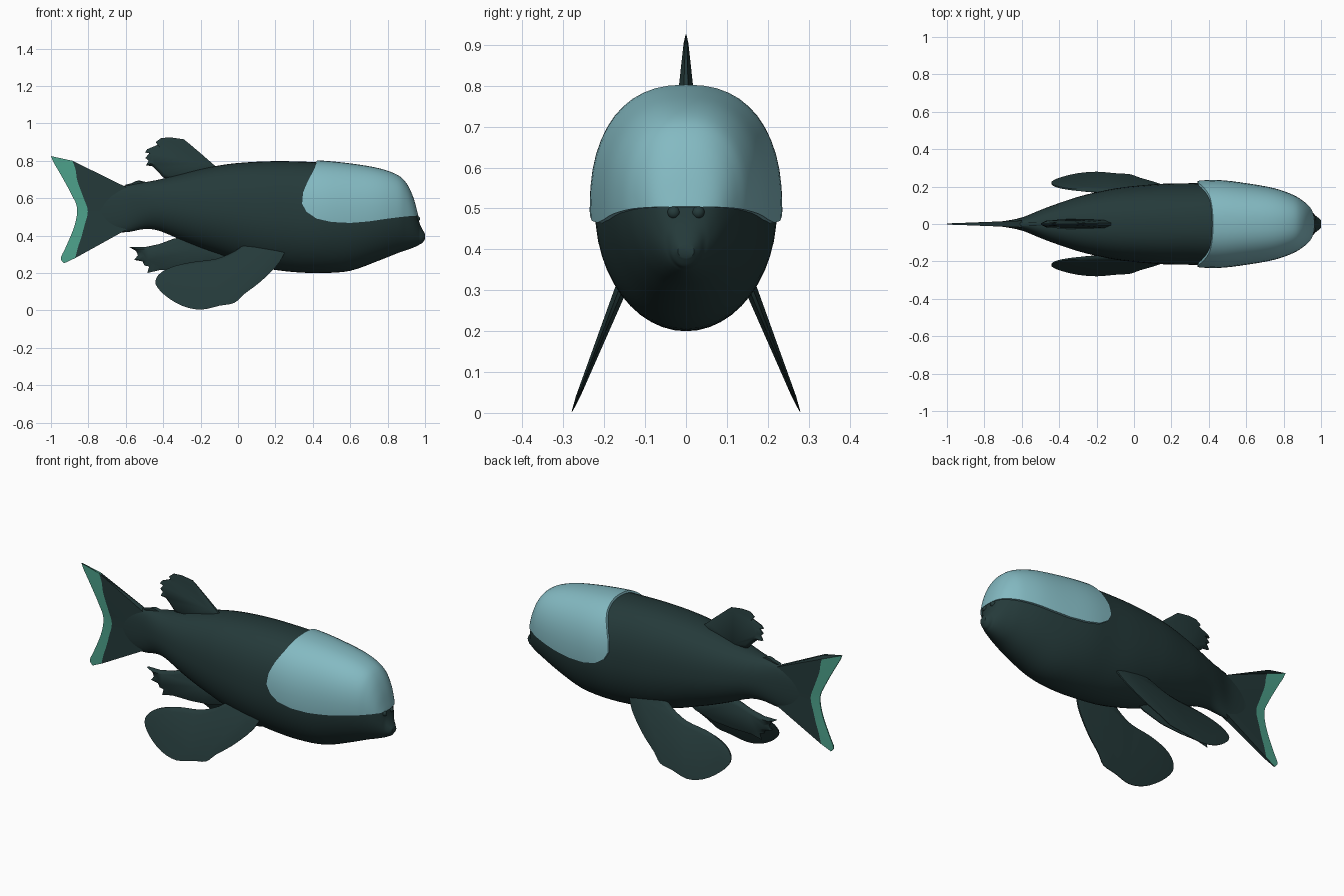
import bpy, bmesh, math
from mathutils import Vector

if "Cube" in bpy.data.objects:
    bpy.data.objects.remove(bpy.data.objects["Cube"])


def material(name, rgb):
    m = bpy.data.materials.new(name)
    m.diffuse_color = (*rgb, 1)
    m.use_nodes = True
    m.node_tree.nodes["Principled BSDF"].inputs["Base Color"].default_value = m.diffuse_color
    return m


DARK = material("dark_teal_skin", (0.018, 0.042, 0.042))
PALE = material("pale_blue_dome", (0.23, 0.49, 0.54))
GREEN = material("sea_green_edge", (0.075, 0.36, 0.26))


def finish(name, bm, mats, angle=40):
    bmesh.ops.recalc_face_normals(bm, faces=bm.faces)
    me = bpy.data.meshes.new(name)
    bm.to_mesh(me)
    bm.free()
    ob = bpy.data.objects.new(name, me)
    bpy.context.collection.objects.link(ob)
    for m in mats:
        me.materials.append(m)
    smooth(ob, angle)
    return ob


def smooth(ob, angle):
    bpy.ops.object.select_all(action='DESELECT')
    ob.select_set(True)
    bpy.context.view_layer.objects.active = ob
    bpy.ops.object.shade_smooth_by_angle(angle=math.radians(angle))


def spline(pts, steps, closed=False):
    """Catmull-Rom resampling of points of any dimension."""
    n, out = len(pts), []
    for i in range(n if closed else n - 1):
        p = [pts[k % n] if closed else pts[min(max(k, 0), n - 1)] for k in range(i - 1, i + 3)]
        for s in range(steps):
            t = s / steps
            out.append(tuple(0.5 * (2 * b + (c - a) * t + (2 * a - 5 * b + 4 * c - d) * t * t
                                    + (3 * b - a - 3 * c + d) * t ** 3) for a, b, c, d in zip(*p)))
    if not closed:
        out.append(tuple(pts[-1]))
    return out


def skin(rings, rule=lambda j: 0):
    """Closed loft through rings; rule picks the material per ring segment."""
    bm = bmesh.new()
    vs = [[bm.verts.new(p) for p in r] for r in rings]
    n = len(vs[0])
    for a, b in zip(vs, vs[1:]):
        for j in range(n):
            f = bm.faces.new((a[j], a[(j + 1) % n], b[(j + 1) % n], b[j]))
            f.material_index = rule(j)
    bm.faces.new(vs[0])
    bm.faces.new(vs[-1])
    return bm


# body stations: x, bottom z, top z, half width
STATIONS = [
    (-.78, .50, .56, .006), (-.70, .43, .63, .015), (-.60, .418, .667, .035), (-.50, .435, .685, .075),
    (-.42, .425, .70, .105), (-.30, .375, .73, .145), (-.20, .335, .755, .17), (-.10, .30, .775, .19),
    (0, .265, .788, .203), (.15, .225, .797, .215), (.30, .205, .797, .218), (.45, .20, .79, .222),
    (.60, .212, .775, .205), (.75, .265, .75, .178), (.85, .305, .715, .143), (.90, .322, .67, .113),
    (.935, .335, .60, .085), (.958, .345, .52, .06), (.97, .352, .47, .045), (.985, .36, .435, .034),
    (1.0, .38, .41, .02)]


def body_mesh(grow=0.0):
    rings = []
    for x, lo, hi, w in spline(STATIONS, 4):
        zc, h, w = (lo + hi) / 2, (hi - lo) / 2 + grow, w + grow * 1.2
        h, w = max(h, .002), max(w, .002)
        ring = []
        for k in range(48):
            a = 2 * math.pi * k / 48
            c, s = math.cos(a), math.sin(a)
            e = 2 / 2.35 if s > 0 else 1.0      # fuller back, rounder belly
            ring.append((x, math.copysign(abs(c) ** e, c) * w, zc + math.copysign(abs(s) ** e, s) * h))
        rings.append(ring)
    return skin(rings)


finish("body", body_mesh(), [DARK])

# clear head dome: grown body shell trimmed by a side outline
DOME = [(.44, .85), (.405, .755), (.37, .69), (.345, .63), (.34, .57), (.365, .525), (.42, .488), (.5, .47),
        (.6, .465), (.7, .473), (.8, .488), (.9, .50), (1.05, .51), (1.05, .85)]
dome = finish("head_dome", body_mesh(.011), [PALE])
outline = finish("dome_outline_cutter",
                 skin([[(x, y, z) for x, z in DOME] for y in (-.4, .4)]), [PALE])
core = finish("dome_core_cutter", body_mesh(-.004), [PALE])
for cutter, op in ((outline, 'INTERSECT'), (core, 'DIFFERENCE')):
    cutter.hide_render = True
    mod = dome.modifiers.new(op.title(), 'BOOLEAN')
    mod.operation, mod.object, mod.solver = op, cutter, 'EXACT'
    bpy.context.view_layer.objects.active = dome
    bpy.ops.object.modifier_apply(modifier=mod.name)
for cutter in (outline, core):
    bpy.data.objects.remove(cutter)
smooth(dome, 40)

# tail fin with a green trailing band
TRAIL = [(-1, .825), (-.985, .79), (-.95, .73), (-.89, .62), (-.86, .545), (-.875, .45), (-.92, .34),
         (-.947, .28), (-.93, .252)]
BAND = [(-.885, .80), (-.868, .75), (-.858, .69), (-.825, .60), (-.803, .53), (-.822, .45), (-.838, .39),
        (-.855, .34), (-.87, .28)]
ROOT = [(-.60, .66 - .0288 * i) for i in range(9)]
rings = []
for t, b, r in zip(spline(TRAIL, 4), spline(BAND, 4), spline(ROOT, 4)):
    half = [(t, .003), (b, .007), (r, .018)]
    rings.append([(p[0], -y, p[1]) for p, y in half] + [(p[0], y, p[1]) for p, y in reversed(half)])
finish("tail_fin", skin(rings, lambda j: 1 if j in (0, 4, 5) else 0), [DARK, GREEN])


def fin(name, pts, thick, place=lambda x, z: 0.0, inner=.8):
    """Lens-shaped plate: thin rim, thicker inner panel, set at y = place(x, z)."""
    cx = sum(p[0] for p in pts) / len(pts)
    cz = sum(p[1] for p in pts) / len(pts)
    mid = [(cx + (x - cx) * inner, cz + (z - cz) * inner) for x, z in pts]
    ring = lambda ps, k: [(x, place(x, z) + k * thick(z), z) for x, z in ps]
    return finish(name, skin([ring(mid, -1), ring(pts, -.3), ring(pts, .3), ring(mid, 1)]), [DARK], 50)


# ragged back fin
fin("dorsal_fin", [(-.10, .74), (-.125, .775), (-.20, .84), (-.265, .895), (-.29, .915), (-.36, .925),
                   (-.41, .922), (-.44, .90), (-.43, .885), (-.485, .862), (-.497, .845), (-.475, .84),
                   (-.495, .815), (-.478, .80), (-.492, .775), (-.46, .772), (-.43, .745), (-.40, .71),
                   (-.30, .69)], lambda z: .003 + max(0, .93 - z) * .11)
# ragged belly fin
fin("anal_fin", [(0, .30), (-.15, .335), (-.28, .39), (-.34, .385), (-.42, .355), (-.50, .338), (-.58, .338),
                 (-.545, .318), (-.535, .295), (-.555, .27), (-.51, .262), (-.50, .24), (-.475, .235),
                 (-.485, .20), (-.42, .215), (-.30, .215), (-.18, .225), (-.06, .26)],
    lambda z: .004 + max(0, z - .2) * .12)
# small ridge before the tail
fin("tail_ridge", [(-.46, .68), (-.53, .695), (-.55, .69), (-.57, .68), (-.61, .67), (-.55, .65)],
    lambda z: .012)

# paired paddle fins, splayed outwards
PADDLE = [(.25, .34), (.235, .28), (.19, .22), (.11, .145), (.03, .085), (-.02, .04), (-.10, .025), (-.20, .004),
          (-.30, .025), (-.39, .08), (-.44, .14), (-.425, .19), (-.36, .23), (-.25, .258), (-.12, .275),
          (-.02, .315), (.05, .36), (.15, .37)]
for side, label in ((-1, "right"), (1, "left")):
    fin("pectoral_fin_" + label, spline(PADDLE, 3, True), lambda z: .004 + z * .04,
        lambda x, z, s=side: s * (.28 - .40 * z))

# little eye bumps under the dome front
for side, label in ((-1, "right"), (1, "left")):
    bm = bmesh.new()
    bmesh.ops.create_uvsphere(bm, u_segments=12, v_segments=8, radius=.016)
    bmesh.ops.translate(bm, verts=bm.verts, vec=Vector((.957, side * .03, .49)))
    finish("eye_bump_" + label, bm, [DARK])
